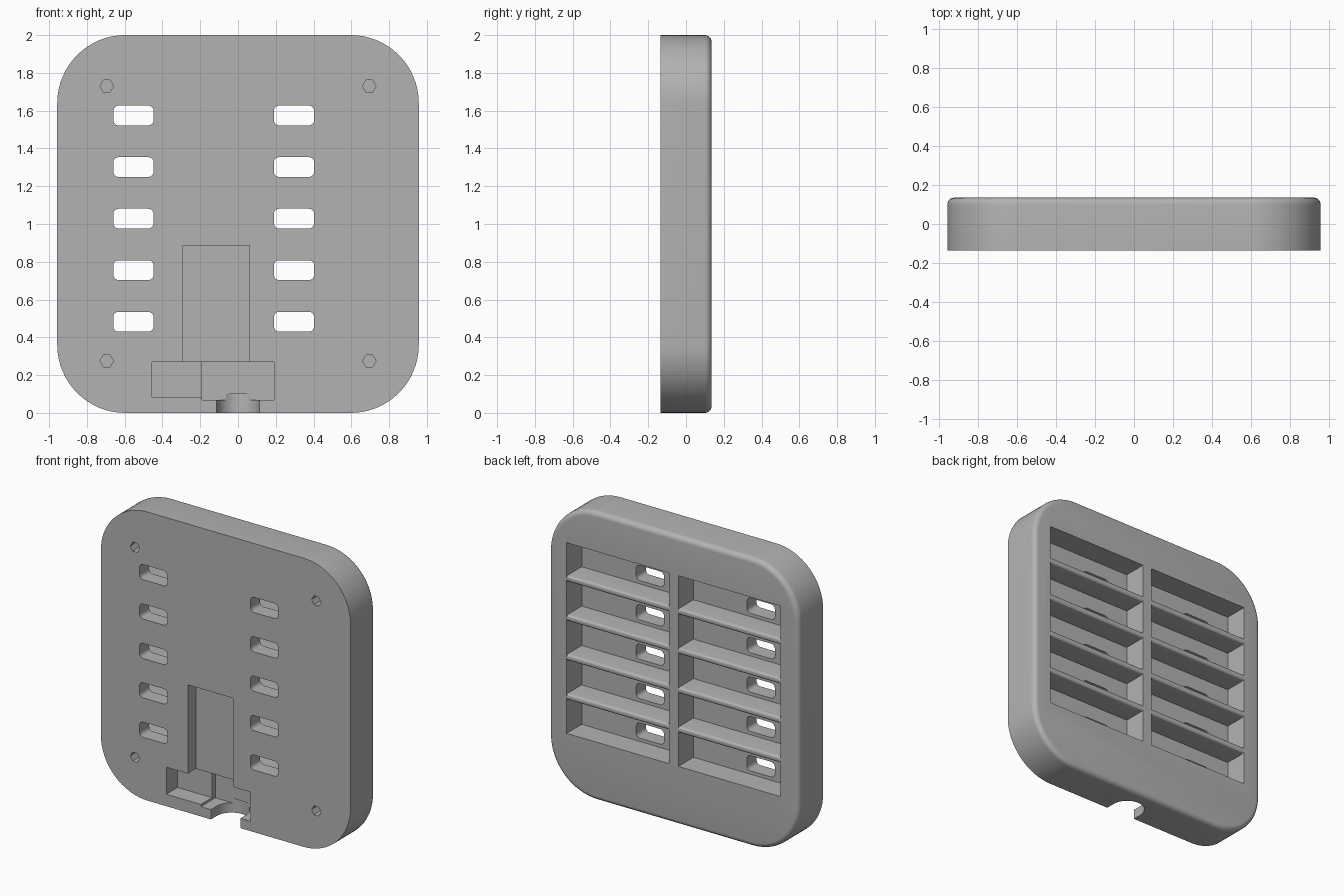
import bpy, bmesh, math

cube = bpy.data.objects.get("Cube")
if cube:
    bpy.data.objects.remove(cube)

HALF_W, HALF_D, HEIGHT = 0.957, 0.135, 2.0
FLOOR = -0.03            # inner face of the front wall
PITCH, SLAT = 0.273, 0.042
LOW, HIGH = 0.407, 1.728  # vertical limits of the open bays
OUTER, INNER = 0.82, 0.036

grey = bpy.data.materials.new("mid_grey")
grey.use_nodes = True
colour = (0.45, 0.45, 0.45, 1)
grey.diffuse_color = colour
grey.node_tree.nodes["Principled BSDF"].inputs["Base Color"].default_value = colour


def outline(x0, x1, z0, z1, r=0, steps=8):
    """Rounded rectangle as (x, z) points."""
    if r == 0:
        return [(x1, z1), (x0, z1), (x0, z0), (x1, z0)]
    pts = []
    for i, (cx, cz) in enumerate([(x1 - r, z1 - r), (x0 + r, z1 - r), (x0 + r, z0 + r), (x1 - r, z0 + r)]):
        for k in range(steps + 1):
            a = math.pi / 2 * (i + k / steps)
            pts.append((cx + r * math.cos(a), cz + r * math.sin(a)))
    return pts


def loft(name, rings):
    """Skin rings of 3D points and cap both ends."""
    bm = bmesh.new()
    loops = [[bm.verts.new(p) for p in ring] for ring in rings]
    n = len(loops[0])
    for a, b in zip(loops, loops[1:]):
        for i in range(n):
            bm.faces.new((a[i], a[(i + 1) % n], b[(i + 1) % n], b[i]))
    bm.faces.new(loops[0])
    bm.faces.new(loops[-1])
    bmesh.ops.recalc_face_normals(bm, faces=bm.faces[:])
    mesh = bpy.data.meshes.new(name)
    bm.to_mesh(mesh)
    bm.free()
    mesh.materials.append(grey)
    ob = bpy.data.objects.new(name, mesh)
    bpy.context.collection.objects.link(ob)
    return ob


def prism(name, pts, y0, y1):
    return loft(name, [[(x, y, z) for x, z in pts] for y in (y0, y1)])


def activate(ob):
    bpy.ops.object.select_all(action='DESELECT')
    ob.select_set(True)
    bpy.context.view_layer.objects.active = ob


def cut(target, cutter):
    cutter.hide_render = True
    mod = target.modifiers.new("cut", 'BOOLEAN')
    mod.operation, mod.solver, mod.object = 'DIFFERENCE', 'EXACT', cutter
    activate(target)
    bpy.ops.object.modifier_apply(modifier=mod.name)
    bpy.data.objects.remove(cutter)


# Case: rounded slab with a filleted back rim
FILLET, CORNER = 0.035, 0.36
levels = [(-HALF_D, 0)]
for k in range(7):
    a = math.pi / 2 * k / 6
    levels.append((HALF_D - FILLET + FILLET * math.sin(a), FILLET * (1 - math.cos(a))))
case = loft("case", [[(x, y, z) for x, z in outline(-HALF_W + i, HALF_W - i, i, HEIGHT - i, CORNER - i, 16)]
                     for y, i in levels])

# Two open bays in the back
for x0, x1 in ((-OUTER, -INNER), (INNER, OUTER)):
    cut(case, prism("bay_cutter", outline(x0, x1, LOW, HIGH), FLOOR, 0.3))

# Vent slots through the front wall
for x0 in (-0.66, 0.19):
    for i in range(5):
        z = 0.43 + i * PITCH
        cut(case, prism("slot_cutter", outline(x0, x0 + 0.213, z, z + 0.105, 0.028, 5), -0.3, 0.05))

# Cable channel and connector recesses in the front
for x0, x1, z0, z1, depth in ((-0.29, 0.06, 0.2, 0.885, -0.047),
                              (-0.455, -0.15, 0.083, 0.27, -0.012),
                              (-0.19, 0.19, 0.068, 0.27, 0.024)):
    cut(case, prism("recess_cutter", outline(x0, x1, z0, z1), -0.3, depth))

# Round-backed notch through the bottom edge
R, CY = 0.113, -0.07
arc = [(R * math.cos(math.pi * k / 20), CY + R * math.sin(math.pi * k / 20)) for k in range(21)]
plan = arc + [(-R, -0.3), (R, -0.3)]
cut(case, loft("notch_cutter", [[(x, y, z) for x, y in plan] for z in (-0.1, 0.1)]))

# Blind hexagonal screw holes
for x in (-0.695, 0.695):
    for z in (0.275, 1.73):
        hexagon = [(x + 0.036 * math.cos(math.pi / 3 * k), z + 0.036 * math.sin(math.pi / 3 * k)) for k in range(6)]
        cut(case, prism("screw_cutter", hexagon, -0.3, -0.055))

activate(case)
bpy.ops.object.shade_smooth_by_angle(angle=math.radians(30))


def nose_profile(half, r=0.016):
    """Section of a bar (across, y) with a rounded back edge."""
    pts = [(-half, FLOOR - 0.003), (half, FLOOR - 0.003)]
    for side, start in ((1, 0), (-1, math.pi / 2)):
        for k in range(6):
            a = start + math.pi / 2 * k / 5
            pts.append((side * (half - r) + r * math.cos(a), HALF_D - r + r * math.sin(a)))
    return pts


# Slats across both bays, and the round-nosed middle post
bars = []
for i in range(1, 5):
    zc = LOW + i * PITCH - SLAT / 2
    for side, x0, x1 in (("right", -OUTER, -INNER), ("left", INNER, OUTER)):
        bars.append(loft(f"slat_{side}_{i}", [[(x, y, zc + t) for t, y in nose_profile(SLAT / 2)]
                                              for x in (x0 - 0.002, x1 + 0.002)]))
for bar in bars:
    activate(bar)
    bpy.ops.object.shade_smooth_by_angle(angle=math.radians(30))
